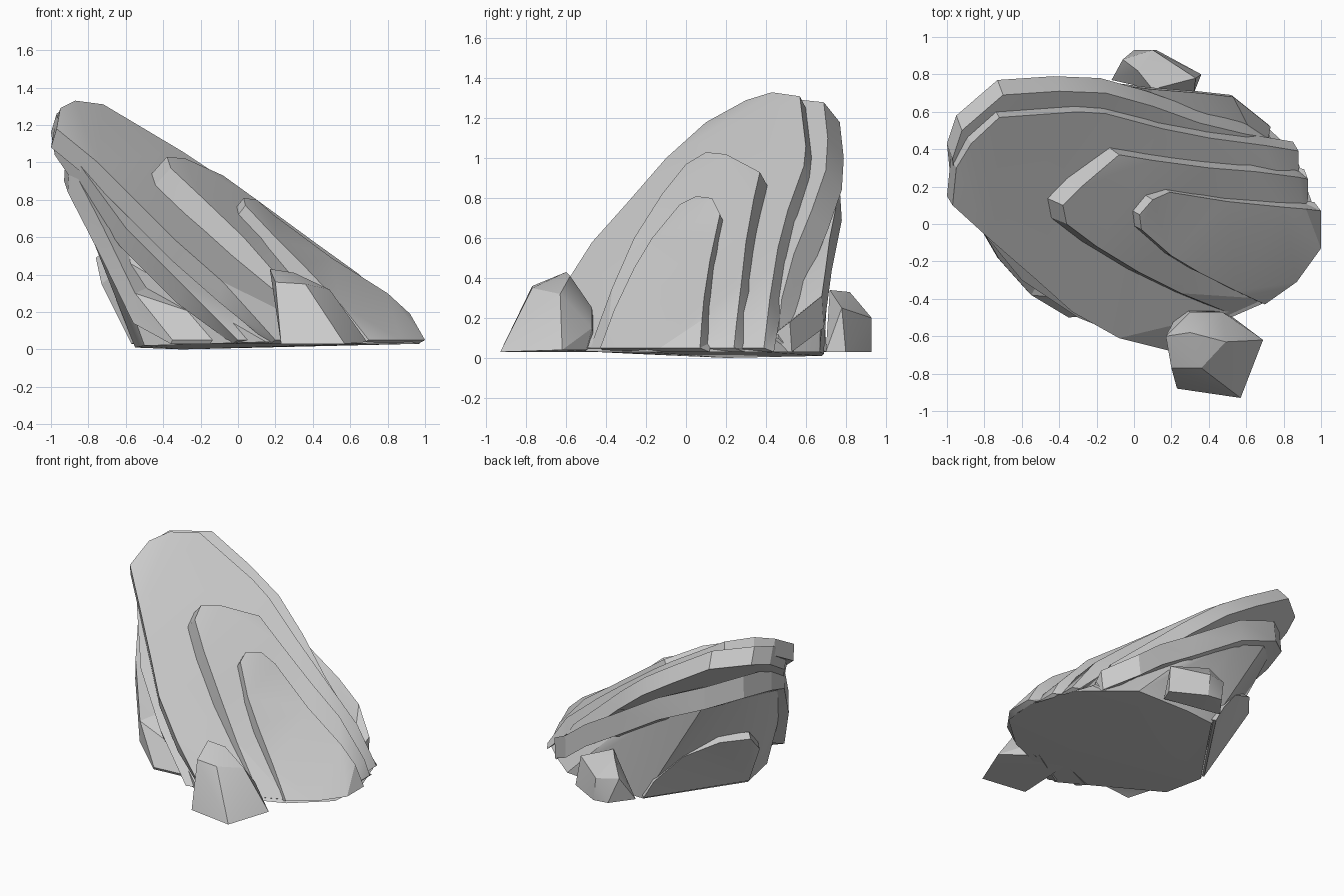
import bpy, bmesh
from mathutils import Vector


def finish(name, bm):
    bmesh.ops.triangulate(bm, faces=bm.faces[:], ngon_method='BEAUTY')
    bmesh.ops.recalc_face_normals(bm, faces=bm.faces[:])
    me = bpy.data.meshes.new(name)
    bm.to_mesh(me)
    bm.free()
    ob = bpy.data.objects.new(name, me)
    bpy.context.collection.objects.link(ob)
    bpy.ops.object.select_all(action='DESELECT')
    ob.select_set(True)
    bpy.context.view_layer.objects.active = ob
    bpy.ops.object.shade_smooth_by_angle(angle=0.4)


def slab(name, rim, drop, grow=1.0):
    """Tilted layer: upper rim, lower rim pushed along drop and widened, both capped."""
    bm = bmesh.new()
    n = len(rim)
    mid = sum((Vector(p) for p in rim), Vector()) / n
    top = [bm.verts.new(p) for p in rim]
    low = []
    for p in rim:
        q = Vector(p) + Vector(drop)
        q.x = min(max(q.x + (p[0] - mid.x) * (grow - 1), -1.0), 1.0)
        q.y += (p[1] - mid.y) * (grow - 1)
        q.z = max(q.z, 0.03)
        low.append(bm.verts.new(q))
    for i in range(n):
        j = (i + 1) % n
        bm.faces.new((top[i], top[j], low[j], low[i]))
    bm.faces.new(top)
    bm.faces.new(low[::-1])
    finish(name, bm)


def boulder(name, pts):
    """Faceted stone: convex hull of a few corners."""
    bm = bmesh.new()
    vs = [bm.verts.new(p) for p in pts]
    r = bmesh.ops.convex_hull(bm, input=vs)
    inner = {g for g in r['geom_interior'] if isinstance(g, bmesh.types.BMVert)}
    bmesh.ops.delete(bm, geom=list(inner), context='VERTS')
    finish(name, bm)


# Uppermost, smallest tongue
slab("top_layer", [
    (.70, -.43, .05), (.55, -.36, .24), (.35, -.26, .45), (.2, -.17, .6),
    (.04, -.03, .77), (.03, .05, .81), (.1, .13, .80), (.19, .17, .72),
    (.5, .12, .49), (.8, .09, .30), (.92, .08, .19), (1, .07, .05),
    (1, -.13, .05), (.87, -.31, .05)], (-.06, .04, -.11), 1.05)

# Second tongue
slab("second_layer", [
    (.52, -.48, .05), (.25, -.37, .35), (.03, -.26, .6), (-.2, -.12, .82),
    (-.36, 0, .97), (-.38, .1, 1.03), (-.28, .2, 1.02), (-.08, .37, .93),
    (.1, .34, .8), (.4, .30, .58), (.65, .28, .4), (.88, .25, .15),
    (.93, .24, .05), (.93, -.1, .05), (.7, -.4, .05)], (-.06, .04, -.11), 1.06)

# Broad main slab reaching the tip
slab("main_layer", [
    (.2, -.68, .05), (-.08, -.61, .36), (-.33, -.47, .58), (-.52, -.3, .77),
    (-.75, -.1, 1.0), (-.97, .1, 1.18), (-.95, .3, 1.29), (-.87, .43, 1.33),
    (-.72, .57, 1.31), (-.3, .6, 1.06), (-.15, .59, .96), (.15, .51, .74),
    (.4, .46, .55), (.7, .42, .3), (.88, .39, .05), (.88, 0, .05),
    (.55, -.46, .05)], (-.03, .05, -.10))

# Thick slab below it on the back side
slab("fourth_layer", [
    (0, -.62, .05), (-.3, -.5, .35), (-.6, -.3, .65), (-.82, -.03, .95),
    (-.95, .15, 1.14), (-.97, .35, 1.26), (-.92, .5, 1.3), (-.7, .69, 1.28),
    (-.4, .71, 1.1), (-.15, .7, .94), (.1, .63, .74), (.35, .54, .52),
    (.6, .48, .3), (.73, .46, .1), (.75, 0, .05), (.4, -.45, .05)],
    (-.03, .08, -.10))

# Lower slab with the second tip
slab("fifth_layer", [
    (-.35, -.5, .05), (-.55, -.38, .3), (-.72, -.19, .65), (-.9, .12, 1.0),
    (-.92, .3, 1.06), (-.85, .53, 1.07), (-.65, .71, 1.0), (-.3, .77, .85),
    (.1, .72, .6), (.35, .7, .45), (.53, .68, .31), (.73, .52, .18),
    (.7, .35, .05), (.6, 0, .05), (.2, -.45, .05)], (-.01, .01, -.16))

# Small tongue on the leaning underside
slab("underside_layer", [
    (-.53, .03, .04), (-.69, .13, .38), (-.72, .28, .52), (-.58, .45, .52),
    (-.36, .57, .4), (-.18, .66, .2), (-.1, .67, .04)],
    (-.04, .035, -.03))

# Solid core and flat foot
boulder("rock_base", [
    (-.55, .05, .01), (-.5, -.25, .02), (.15, -.66, .04), (.7, -.42, .03),
    (.95, -.2, .03), (.97, .06, .03), (.86, .38, .03), (.72, .51, .03),
    (.52, .67, .03), (.1, .69, .02), (-.12, .68, .01), (-.3, .2, 0),
    (-.88, .15, .85), (-.87, .3, .91), (-.8, .5, .9), (-.62, .67, .84),
    (-.3, .73, .7), (.1, .68, .45), (-.68, -.17, .52)])

# Loose stones in front and behind
boulder("front_stone", [
    (.23, -.88, .03), (.57, -.93, .03), (.69, -.62, .04), (.53, -.5, .04),
    (.25, -.45, .03), (.17, -.6, .43), (.3, -.58, .41), (.2, -.77, .36),
    (.36, -.77, .35), (.49, -.63, .32), (.3, -.47, .25), (.47, -.47, .15)])
boulder("back_stone", [
    (-.12, .77, .04), (0, .93, .04), (.12, .93, .03), (.36, .8, .03),
    (.32, .7, .03), (-.06, .88, .22), (.1, .93, .2), (.02, .82, .33),
    (.1, .72, .34), (.33, .78, .25)])
